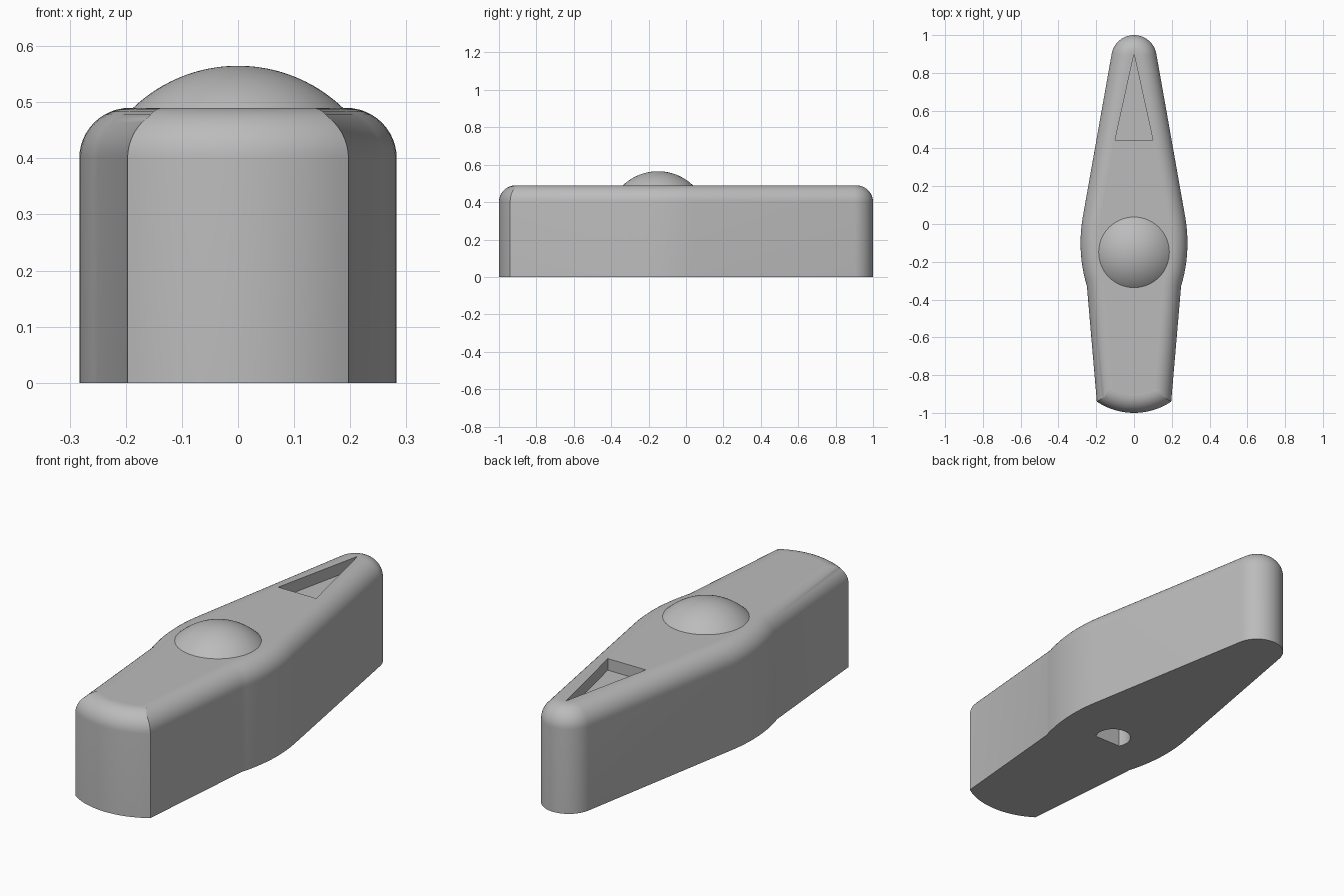
import bpy, bmesh, math
from mathutils import Vector

default = bpy.data.objects.get("Cube")
if default:
    bpy.data.objects.remove(default, do_unlink=True)

grey = bpy.data.materials.new("plain_grey")
grey.use_nodes = True
colour = (0.5, 0.5, 0.5, 1)
grey.diffuse_color = colour
grey.node_tree.nodes["Principled BSDF"].inputs["Base Color"].default_value = colour

TOP, FILLET = 0.49, 0.09
DOME_Y = -0.15


def arc(cx, cy, r, start, end, steps):
    angles = [math.radians(start + (end - start) * i / steps) for i in range(steps + 1)]
    return [Vector((cx + r * math.cos(a), cy + r * math.sin(a))) for a in angles]


def loft(name, rings):
    """Closed solid through rings of equal point count, bottom to top."""
    bm = bmesh.new()
    loops = [[bm.verts.new(p) for p in ring] for ring in rings]
    n = len(loops[0])
    for low, high in zip(loops, loops[1:]):
        for i in range(n):
            j = (i + 1) % n
            bm.faces.new((low[i], low[j], high[j], high[i]))
    bm.faces.new(loops[0])
    bm.faces.new(loops[-1])
    bmesh.ops.recalc_face_normals(bm, faces=bm.faces)
    mesh = bpy.data.meshes.new(name)
    bm.to_mesh(mesh)
    bm.free()
    mesh.materials.append(grey)
    obj = bpy.data.objects.new(name, mesh)
    bpy.context.collection.objects.link(obj)
    return obj


def prism(name, outline, z0, z1):
    return loft(name, [[(p[0], p[1], z) for p in outline] for z in (z0, z1)])


def activate(obj):
    bpy.ops.object.select_all(action="DESELECT")
    obj.select_set(True)
    bpy.context.view_layer.objects.active = obj


def cut(target, cutter):
    cutter.hide_render = True
    mod = target.modifiers.new("cut", "BOOLEAN")
    mod.operation, mod.solver, mod.object = "DIFFERENCE", "EXACT", cutter
    activate(target)
    bpy.ops.object.modifier_apply(modifier=mod.name)
    bpy.data.objects.remove(cutter, do_unlink=True)


def smooth(obj):
    activate(obj)
    bpy.ops.object.shade_smooth_by_angle(angle=math.radians(30))
    for face in obj.data.polygons:
        if abs(face.normal.z) > 0.999:
            face.use_smooth = False


def inset(outline, d):
    """Mitred inward offset of a counter-clockwise outline."""
    result = []
    for i, p in enumerate(outline):
        a = (p - outline[i - 1]).normalized()
        b = (outline[(i + 1) % len(outline)] - p).normalized()
        na, nb = Vector((-a.y, a.x)), Vector((-b.y, b.x))
        result.append(p + (na + nb) * d / (1 + na.dot(nb)))
    return result


# Pointer body: curved butt end, swelling flanks and a round nose
butt = arc(0, -0.647, 0.353, -90, -56.1, 10)
flank = arc(-0.517, -0.1, 0.8, -16.7, 10, 12)
nose = arc(0, 0.88, 0.12, 10, 90, 14)
half = butt + flank + nose
outline = half + [Vector((-p.x, p.y)) for p in reversed(half[1:-1])]

rings = [[(p.x, p.y, 0) for p in outline]]
STEPS = 12
for i in range(STEPS + 1):
    a = math.pi / 2 * i / STEPS
    z = TOP - FILLET + FILLET * math.sin(a)
    rings.append([(p.x, p.y, z) for p in inset(outline, FILLET * (1 - math.cos(a)))])
body = loft("pointer_body", rings)

# Triangular indicator recess in the top
cut(body, prism("indicator_cutter", [(-0.1, 0.445), (0.1, 0.445), (0, 0.9)], TOP - 0.055, TOP + 0.1))

# Flatted shaft socket in the underside
cut(body, prism("socket_cutter", arc(0, DOME_Y, 0.08, -30, 210, 32), -0.1, 0.3))
smooth(body)

# Shallow round dome on the top
rim, height = 0.187, 0.075
radius = (rim ** 2 + height ** 2) / (2 * height)
centre_z = TOP + height - radius
base = math.acos((TOP - 0.006 - centre_z) / radius)
dome_rings = []
for i in range(17):
    t = base * (1 - i / 17)
    dome_rings.append([(p.x, p.y, centre_z + radius * math.cos(t))
                       for p in arc(0, DOME_Y, radius * math.sin(t), 0, 354.375, 63)])
dome = loft("top_dome", dome_rings)
smooth(dome)
